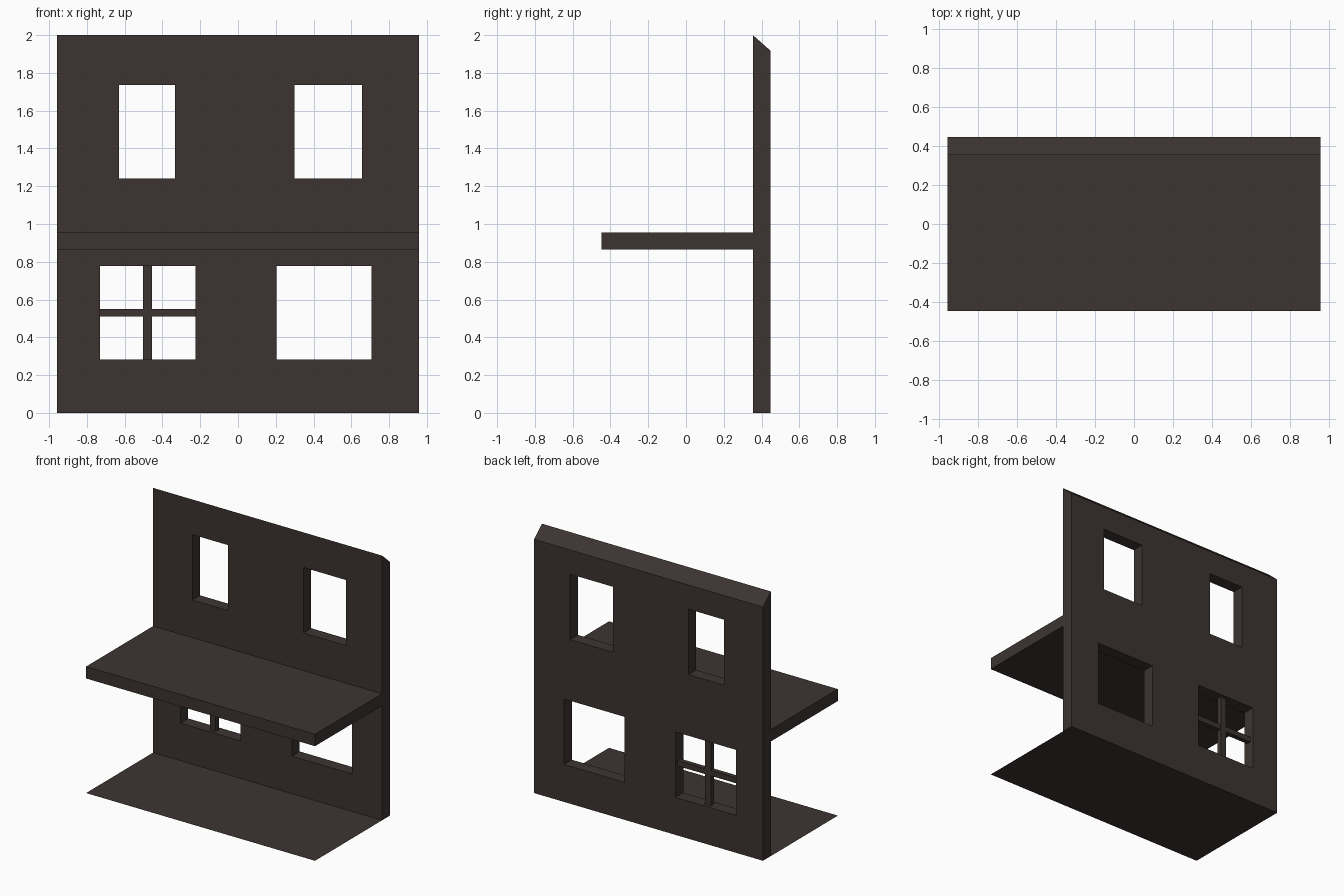
import bpy, bmesh
from mathutils import Matrix, Vector

if "Cube" in bpy.data.objects:
    bpy.data.objects.remove(bpy.data.objects["Cube"])

HALF_W = 0.957                      # half width of the house
FRONT, INNER, OUTER = -0.447, 0.354, 0.447

paint = bpy.data.materials.new("dark_brown")
paint.diffuse_color = (0.045, 0.034, 0.031, 1)
paint.use_nodes = True
paint.node_tree.nodes["Principled BSDF"].inputs["Base Color"].default_value = paint.diffuse_color


def add_object(name, bm):
    mesh = bpy.data.meshes.new(name)
    bmesh.ops.recalc_face_normals(bm, faces=bm.faces)
    bm.to_mesh(mesh)
    bm.free()
    mesh.materials.append(paint)
    obj = bpy.data.objects.new(name, mesh)
    bpy.context.collection.objects.link(obj)
    return obj


def add_box(bm, x, y, z):
    """Box spanning the (min, max) pairs on each axis."""
    spans = (x, y, z)
    centre = Vector([(a + b) / 2 for a, b in spans])
    size = Vector([b - a for a, b in spans])
    bmesh.ops.create_cube(bm, size=1, matrix=Matrix.LocRotScale(centre, None, size))


# Back wall with sloped top and the upper floor, as one T-shaped profile
profile = [(INNER, 0), (OUTER, 0), (OUTER, 1.918), (INNER, 2), (INNER, 0.956),
           (FRONT, 0.956), (FRONT, 0.866), (INNER, 0.866)]
bm = bmesh.new()
face = bm.faces.new([bm.verts.new((-HALF_W, y, z)) for y, z in profile])
side = bmesh.ops.extrude_face_region(bm, geom=[face])["geom"]
bmesh.ops.translate(bm, vec=(2 * HALF_W, 0, 0),
                    verts=[v for v in side if isinstance(v, bmesh.types.BMVert)])
wall = add_object("wall_and_upper_floor", bm)

# Window openings: x span, z span
UPPER, LOWER = (1.24, 1.735), (0.283, 0.778)
windows = [((-0.63, -0.333), UPPER), ((0.299, 0.656), UPPER),
           ((-0.73, -0.225), LOWER), ((0.203, 0.707), LOWER)]
bm = bmesh.new()
for x, z in windows:
    add_box(bm, x, (INNER - 0.1, OUTER + 0.1), z)
cutter = add_object("window_cutter", bm)
cutter.hide_render = True

cut = wall.modifiers.new("windows", "BOOLEAN")
cut.operation = "DIFFERENCE"
cut.solver = "EXACT"
cut.object = cutter
bpy.context.view_layer.objects.active = wall
bpy.ops.object.modifier_apply(modifier=cut.name)
bpy.data.objects.remove(cutter)

# Crossed glazing bars in the lower left window
bm = bmesh.new()
add_box(bm, (-0.503, -0.454), (0.382, 0.422), LOWER)
add_object("vertical_glazing_bar", bm)
bm = bmesh.new()
add_box(bm, (-0.73, -0.225), (0.384, 0.42), (0.51, 0.551))
add_object("horizontal_glazing_bar", bm)

# Ground floor, a thin sheet in front of the wall
bm = bmesh.new()
bm.faces.new([bm.verts.new(p) for p in ((-HALF_W, FRONT, 0), (HALF_W, FRONT, 0),
                                        (HALF_W, INNER, 0), (-HALF_W, INNER, 0))])
ground = add_object("ground_floor", bm)
if ground.data.polygons[0].normal.z < 0:
    ground.data.flip_normals()
